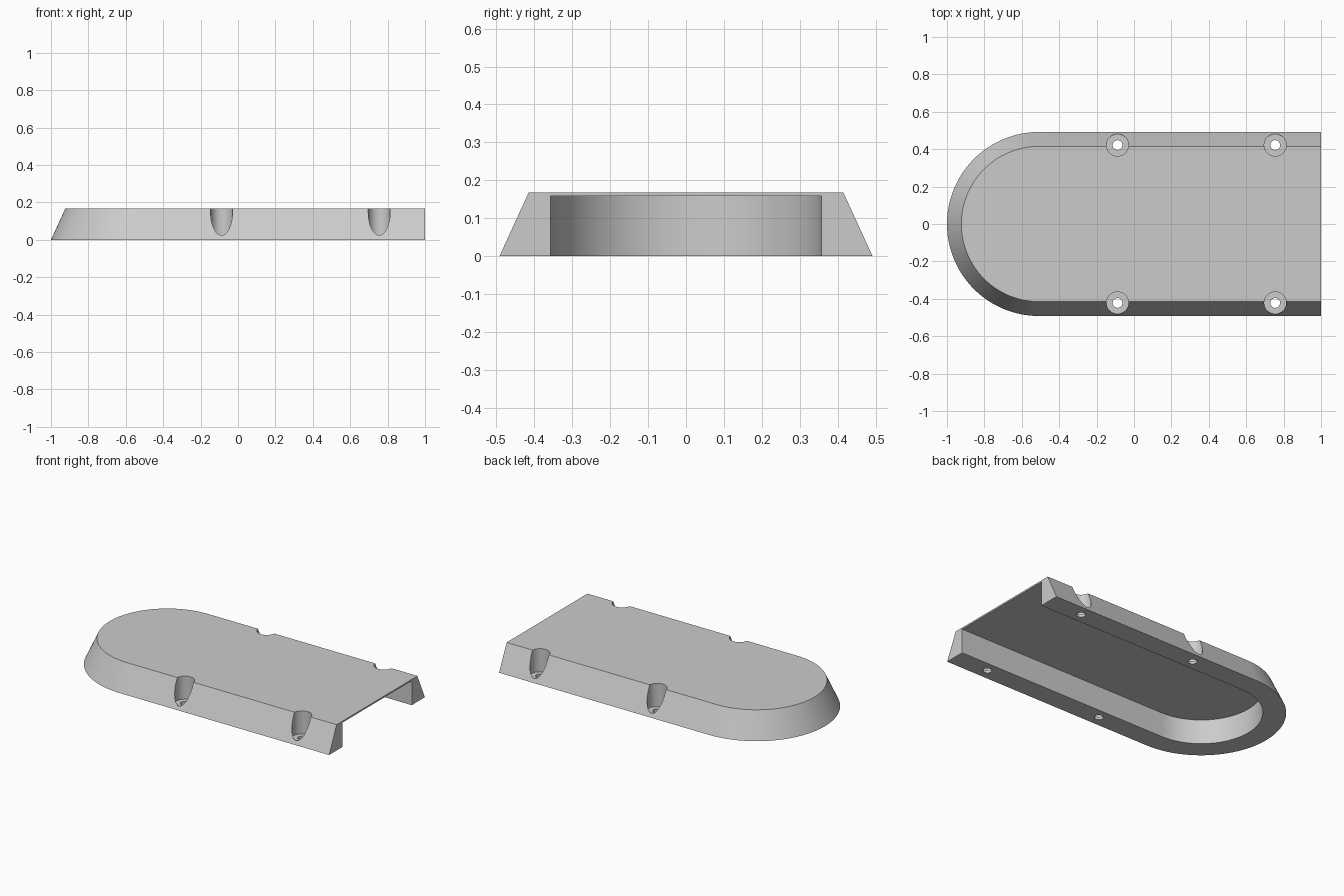
import bpy
import bmesh
import math

cube = bpy.data.objects.get("Cube")
if cube:
    bpy.data.objects.remove(cube, do_unlink=True)

HEIGHT = 0.168
ARC_X = -0.508          # centre of the rounded end


def u_outline(radius, end_x, z, steps=64):
    """Counter-clockwise outline: round at -x, square at +x."""
    pts = []
    for i in range(steps + 1):
        a = math.pi / 2 + math.pi * i / steps
        pts.append((ARC_X + radius * math.cos(a), radius * math.sin(a), z))
    return pts + [(end_x, -radius, z), (end_x, radius, z)]


def circle(x, y, radius, z, steps=40):
    return [(x + radius * math.cos(2 * math.pi * i / steps),
             y + radius * math.sin(2 * math.pi * i / steps), z)
            for i in range(steps)]


def loft(name, rings):
    """Closed solid through rings of equal point count, bottom to top."""
    bm = bmesh.new()
    loops = [[bm.verts.new(p) for p in ring] for ring in rings]
    n = len(loops[0])
    for low, high in zip(loops, loops[1:]):
        for i in range(n):
            j = (i + 1) % n
            bm.faces.new((low[i], low[j], high[j], high[i]))
    bm.faces.new(loops[0][::-1])
    bm.faces.new(loops[-1])
    bmesh.ops.recalc_face_normals(bm, faces=bm.faces)
    mesh = bpy.data.meshes.new(name)
    bm.to_mesh(mesh)
    bm.free()
    obj = bpy.data.objects.new(name, mesh)
    bpy.context.collection.objects.link(obj)
    return obj


grey = bpy.data.materials.new("light_grey")
grey.use_nodes = True
color = (0.6, 0.6, 0.6, 1.0)
grey.diffuse_color = color
grey.node_tree.nodes["Principled BSDF"].inputs["Base Color"].default_value = color

# Tapered cover body
cover = loft("cover_shell", [u_outline(0.492, 1.0, 0.0),
                             u_outline(0.415, 1.0, HEIGHT)])
cover.data.materials.append(grey)

# Hollow underside, open at the square end
cutters = [loft("cavity_cutter", [u_outline(0.357, 1.2, -0.1),
                                  u_outline(0.357, 1.2, 0.158)])]

# Stepped screw holes: narrow shaft below, wide bore above
for x in (-0.088, 0.755):
    for y in (-0.422, 0.422):
        cutters.append(loft("screw_hole_cutter", [
            circle(x, y, 0.026, -0.1), circle(x, y, 0.026, 0.018),
            circle(x, y, 0.059, 0.018), circle(x, y, 0.059, 0.3)]))

bpy.ops.object.select_all(action='DESELECT')
bpy.context.view_layer.objects.active = cover
cover.select_set(True)
for cutter in cutters:
    cutter.hide_render = True
    cutter.data.materials.append(grey)
    mod = cover.modifiers.new("cut", 'BOOLEAN')
    mod.operation = 'DIFFERENCE'
    mod.solver = 'EXACT'
    mod.object = cutter
    bpy.ops.object.modifier_apply(modifier=mod.name)
    bpy.data.objects.remove(cutter, do_unlink=True)

# Smooth round walls, crisp edges
bpy.ops.object.shade_smooth_by_angle(angle=math.radians(25))
